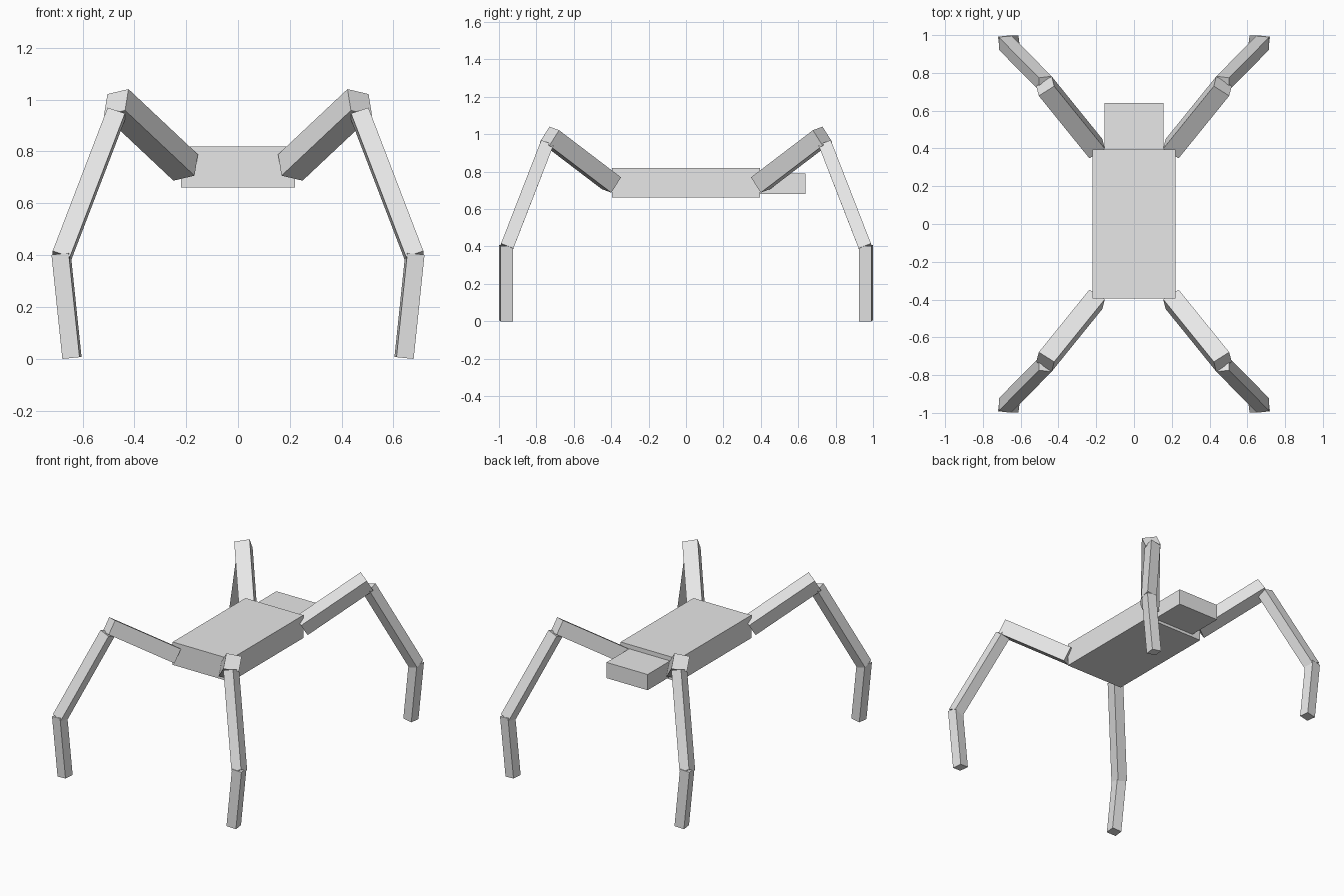
import bpy, bmesh
from mathutils import Vector, Matrix

cube = bpy.data.objects.get("Cube")
if cube:
    bpy.data.objects.remove(cube, do_unlink=True)

# One plain grey for everything
grey = bpy.data.materials.new("light_grey")
grey.use_nodes = True
colour = (0.8, 0.8, 0.8, 1.0)
grey.diffuse_color = colour
grey.node_tree.nodes["Principled BSDF"].inputs["Base Color"].default_value = colour


def add_box(name, matrix):
    """Unit cube carried into place by a matrix."""
    bm = bmesh.new()
    bmesh.ops.create_cube(bm, size=1.0)
    bm.transform(matrix)
    bmesh.ops.recalc_face_normals(bm, faces=bm.faces)
    mesh = bpy.data.meshes.new(name)
    bm.to_mesh(mesh)
    bm.free()
    mesh.materials.append(grey)
    obj = bpy.data.objects.new(name, mesh)
    bpy.context.collection.objects.link(obj)
    return obj


def block(name, centre, size):
    return add_box(name, Matrix.Translation(centre) @ Matrix.Diagonal((*size, 1)))


def beam_matrix(start, end, width, depth, side):
    """Square beam from start to end; side sets the roll of its width axis."""
    start, end = Vector(start), Vector(end)
    along = end - start
    z = along.normalized()
    x = Vector(side)
    x = (x - z * x.dot(z)).normalized()
    y = z.cross(x)
    rot = Matrix((x * width, y * depth, along)).transposed().to_4x4()
    return Matrix.Translation((start + end) / 2) @ rot


# Body and head
block("body", (0, 0, 0.74), (0.44, 0.79, 0.157))
block("head", (0, 0.517, 0.735), (0.312, 0.246, 0.108))

# Leg segments of the +x, -y leg: start, end, thickness, roll axis
SEGMENTS = {
    "upper_leg": ((0.202, -0.399, 0.738), (0.470, -0.730, 0.990), 0.098, (0.08, 0.052, -0.02)),
    "middle_leg": ((0.470, -0.745, 0.945), (0.682, -0.960, 0.392), 0.071, (0, 0.93, -0.36)),
    "lower_leg": ((0.683, -0.962, 0.405), (0.641, -0.962, 0.003), 0.067, (-0.12, 1, 0)),
}

# Four legs mirrored across both axes
for sx, side_name in ((1, "left"), (-1, "right")):
    for sy, end_name in ((1, "front"), (-1, "rear")):
        mirror = Matrix.Diagonal((sx, sy, 1, 1))
        for part, (start, end, thick, roll) in SEGMENTS.items():
            add_box(f"{end_name}_{side_name}_{part}",
                    mirror @ beam_matrix(start, end, thick, thick, roll))
